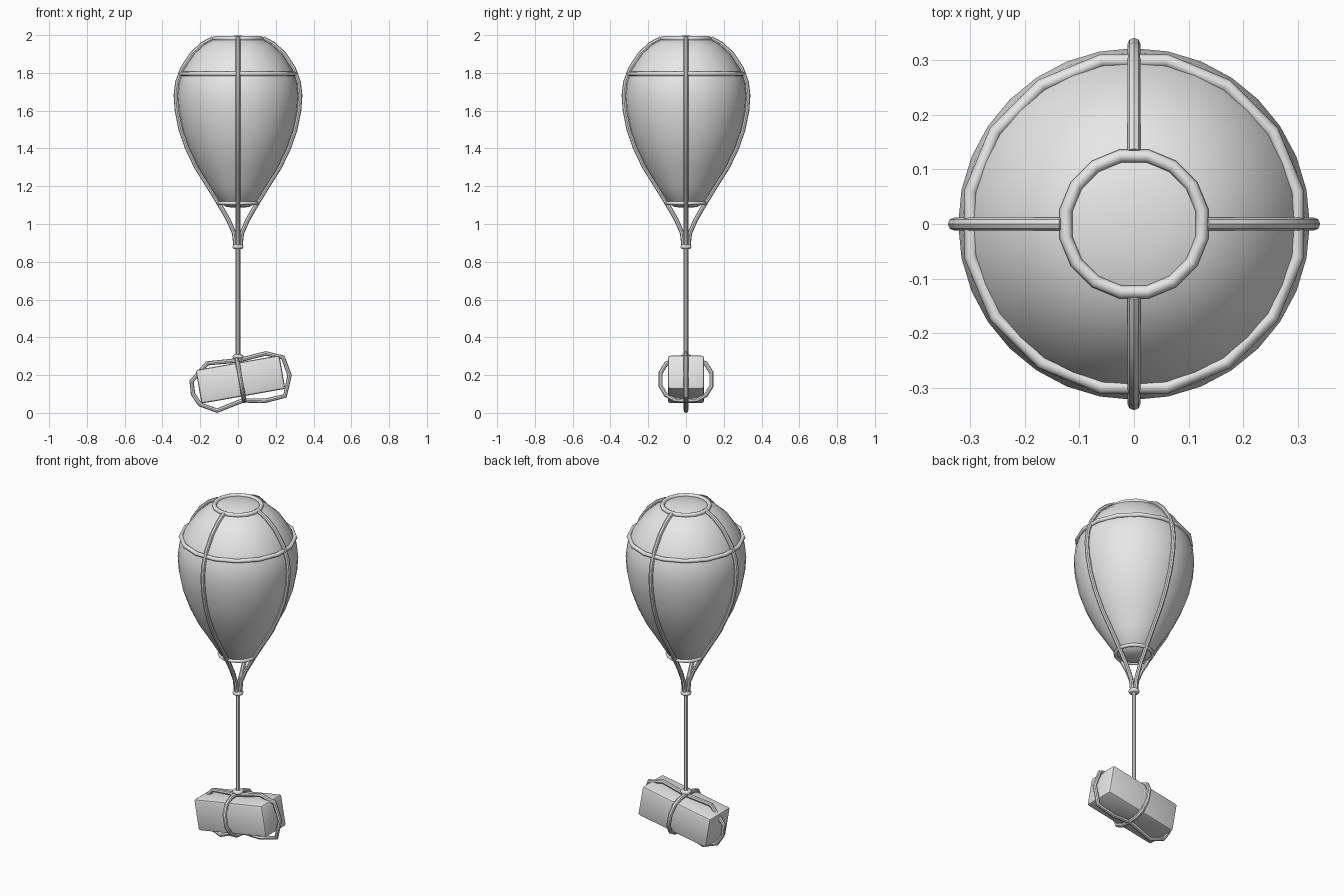
import bpy, bmesh, math
from mathutils import Matrix, Vector

cube = bpy.data.objects.get("Cube")
if cube:
    bpy.data.objects.remove(cube, do_unlink=True)

grey = bpy.data.materials.new("plain_grey")
grey.use_nodes = True
grey.diffuse_color = (0.8, 0.8, 0.8, 1)
grey.node_tree.nodes["Principled BSDF"].inputs["Base Color"].default_value = (0.8, 0.8, 0.8, 1)

ROPE = 0.012
TILT = Matrix.Translation((0.013, 0, 0.177)) @ Matrix.Rotation(math.radians(-10), 4, 'Y')


def finish(obj, angle=40):
    obj.data.materials.clear()
    obj.data.materials.append(grey)
    bpy.ops.object.select_all(action='DESELECT')
    obj.select_set(True)
    bpy.context.view_layer.objects.active = obj
    bpy.ops.object.shade_smooth_by_angle(angle=math.radians(angle))
    return obj


def mesh_object(name, bm):
    mesh = bpy.data.meshes.new(name)
    bm.to_mesh(mesh)
    bm.free()
    obj = bpy.data.objects.new(name, mesh)
    bpy.context.collection.objects.link(obj)
    return obj


def rope(name, points, closed=False, radius=ROPE):
    curve = bpy.data.curves.new(name, 'CURVE')
    curve.dimensions = '3D'
    curve.bevel_depth = radius
    curve.bevel_resolution = 2
    curve.use_fill_caps = True
    spline = curve.splines.new('POLY')
    spline.points.add(len(points) - 1)
    for p, co in zip(spline.points, points):
        p.co = (*co, 1)
    spline.use_cyclic_u = closed
    obj = bpy.data.objects.new(name, curve)
    bpy.context.collection.objects.link(obj)
    bpy.ops.object.select_all(action='DESELECT')
    obj.select_set(True)
    bpy.context.view_layer.objects.active = obj
    bpy.ops.object.convert(target='MESH')
    return finish(bpy.context.object)


def ring(name, major, z, minor=ROPE):
    bpy.ops.mesh.primitive_torus_add(
        major_segments=16, minor_segments=8, major_radius=major, minor_radius=minor,
        location=(0, 0, z), rotation=(0, 0, math.pi / 16))
    bpy.context.object.name = name
    return finish(bpy.context.object, 60)


# Balloon: lathed teardrop profile (radius, height)
side = [(0.095, 1.11), (0.15, 1.2), (0.213, 1.3), (0.261, 1.4), (0.296, 1.5),
        (0.316, 1.6), (0.322, 1.68), (0.314, 1.75), (0.288, 1.82), (0.235, 1.9),
        (0.18, 1.95), (0.125, 1.98)]
profile = [(0, 1.085), (0.06, 1.09)] + side + [(0.06, 1.994), (0, 1.998)]
bm = bmesh.new()
verts = [bm.verts.new((r, 0, z)) for r, z in profile]
edges = [bm.edges.new(pair) for pair in zip(verts, verts[1:])]
bmesh.ops.spin(bm, geom=verts + edges, cent=(0, 0, 0), axis=(0, 0, 1),
               angle=math.tau, steps=32)
bmesh.ops.remove_doubles(bm, verts=bm.verts, dist=0.0005)
bmesh.ops.recalc_face_normals(bm, faces=bm.faces)
finish(mesh_object("balloon", bm), 60)

# Net around the balloon: three rings and four long strands
ring("top_ring", 0.127, 1.982)
ring("upper_ring", 0.305, 1.795)
ring("neck_ring", 0.1, 1.11, 0.01)
gather = [(0.012, 0.88), (0.02, 0.95), (0.05, 1.02)]
strand = gather + [(r + 0.007, z + 0.003 * (z > 1.8)) for r, z in side]
for i, label in enumerate(("left", "back", "right", "front")):
    turn = Matrix.Rotation(i * math.pi / 2, 3, 'Z')
    rope(label + "_net_strand", [turn @ Vector((r, 0, z)) for r, z in strand])

# Hanging rope with its knots
rope("hanging_rope", [(0, 0, 0.9), (0, 0, 0.28)])
for name, z in (("upper_knot", 0.88), ("lower_knot", 0.297)):
    ring(name, 0.018, z)

# Parcel: tilted bevelled box
bm = bmesh.new()
bmesh.ops.create_cube(bm, size=1)
bmesh.ops.scale(bm, vec=(0.45, 0.19, 0.18), verts=bm.verts)
bmesh.ops.bevel(bm, geom=list(bm.edges), offset=0.012, segments=2,
                profile=0.5, affect='EDGES')
bm.transform(TILT)
finish(mesh_object("parcel_box", bm), 30)

# Loose rope loops round the parcel, lengthwise and crosswise
lengthwise = [(-0.246, 0.167), (-0.164, 0.262), (0, 0.278), (0.148, 0.315),
              (0.238, 0.294), (0.273, 0.199), (0.249, 0.09), (0.143, 0.064),
              (0.026, 0.066), (-0.111, 0.012), (-0.201, 0.045), (-0.238, 0.1)]
rope("lengthwise_loop", [(x, 0, z) for x, z in lengthwise], True)
half = [(0.06, 0.105), (0.105, 0.085), (0.135, 0.035), (0.135, -0.035),
        (0.105, -0.085), (0.06, -0.11)]
loop = [(0, 0.11)] + half + [(0, -0.115)] + [(-y, z) for y, z in reversed(half)]
rope("crosswise_loop", [TILT @ Vector((0, y, z)) for y, z in loop], True)
